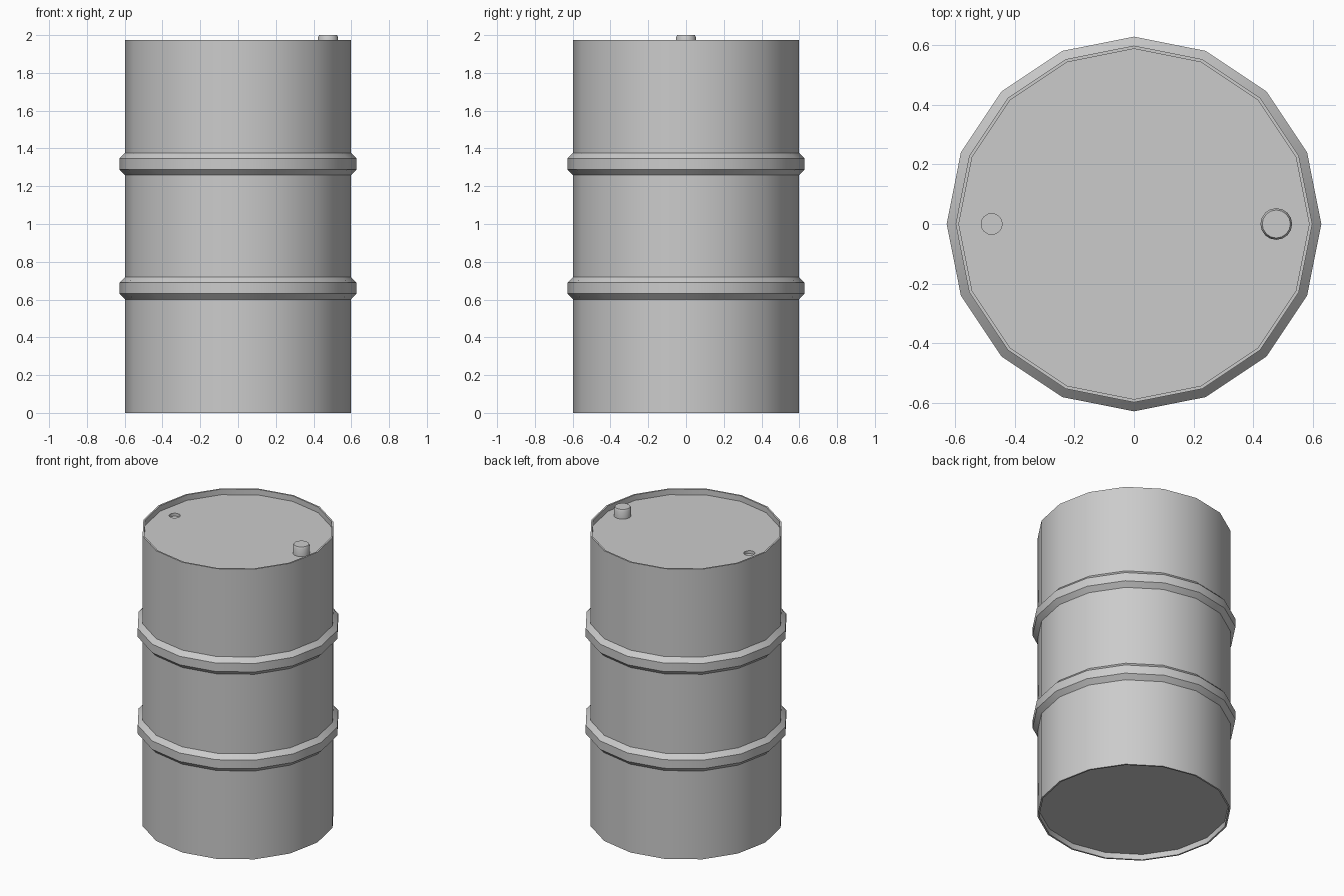
import bpy, bmesh
from math import cos, sin, pi, radians

if "Cube" in bpy.data.objects:
    bpy.data.objects.remove(bpy.data.objects["Cube"])

LID = 1.937


def lathe(name, profile, sides=16, x=0.0):
    """Closed solid of revolution from (radius, z) points, bottom to top."""
    bm = bmesh.new()
    rings = [[bm.verts.new((x + r * cos(2 * pi * i / sides), r * sin(2 * pi * i / sides), z))
              for i in range(sides)] for r, z in profile]
    for a, b in zip(rings, rings[1:]):
        for i in range(sides):
            j = (i + 1) % sides
            bm.faces.new((a[i], a[j], b[j], b[i]))
    bm.faces.new(rings[0][::-1])
    bm.faces.new(rings[-1])
    mesh = bpy.data.meshes.new(name)
    bm.to_mesh(mesh)
    bm.free()
    obj = bpy.data.objects.new(name, mesh)
    bpy.context.collection.objects.link(obj)
    return obj


def select(obj):
    bpy.ops.object.select_all(action='DESELECT')
    obj.select_set(True)
    bpy.context.view_layer.objects.active = obj


def smooth(obj):
    select(obj)
    bpy.ops.object.shade_smooth_by_angle(angle=radians(30))


# Drum: recessed ends, thin rims, two rolling hoops
R, RI, RH = 0.598, 0.587, 0.628
profile = [(RI, 0.038), (RI, 0), (R, 0)]
for z in (0.66, 1.318):
    profile += [(R, z - 0.059), (RH, z - 0.029), (RH, z + 0.029), (R, z + 0.059)]
profile += [(R, 1.975), (RI, 1.975), (RI, LID)]
drum = lathe("drum_body", profile)

# Small vent hole sunk into the lid
cutter = lathe("vent_cutter", [(0.035, LID - 0.02), (0.035, LID + 0.05)], x=-0.477)
cutter.hide_render = True
cut = drum.modifiers.new("vent_hole", 'BOOLEAN')
cut.operation = 'DIFFERENCE'
cut.solver = 'EXACT'
cut.object = cutter
select(drum)
bpy.ops.object.modifier_apply(modifier=cut.name)
bpy.data.objects.remove(cutter)
smooth(drum)

# Filler cap with a chamfered top
cap = lathe("filler_cap", [(0.053, LID - 0.005), (0.053, 1.988), (0.047, 2.0)], x=0.477)
smooth(cap)
